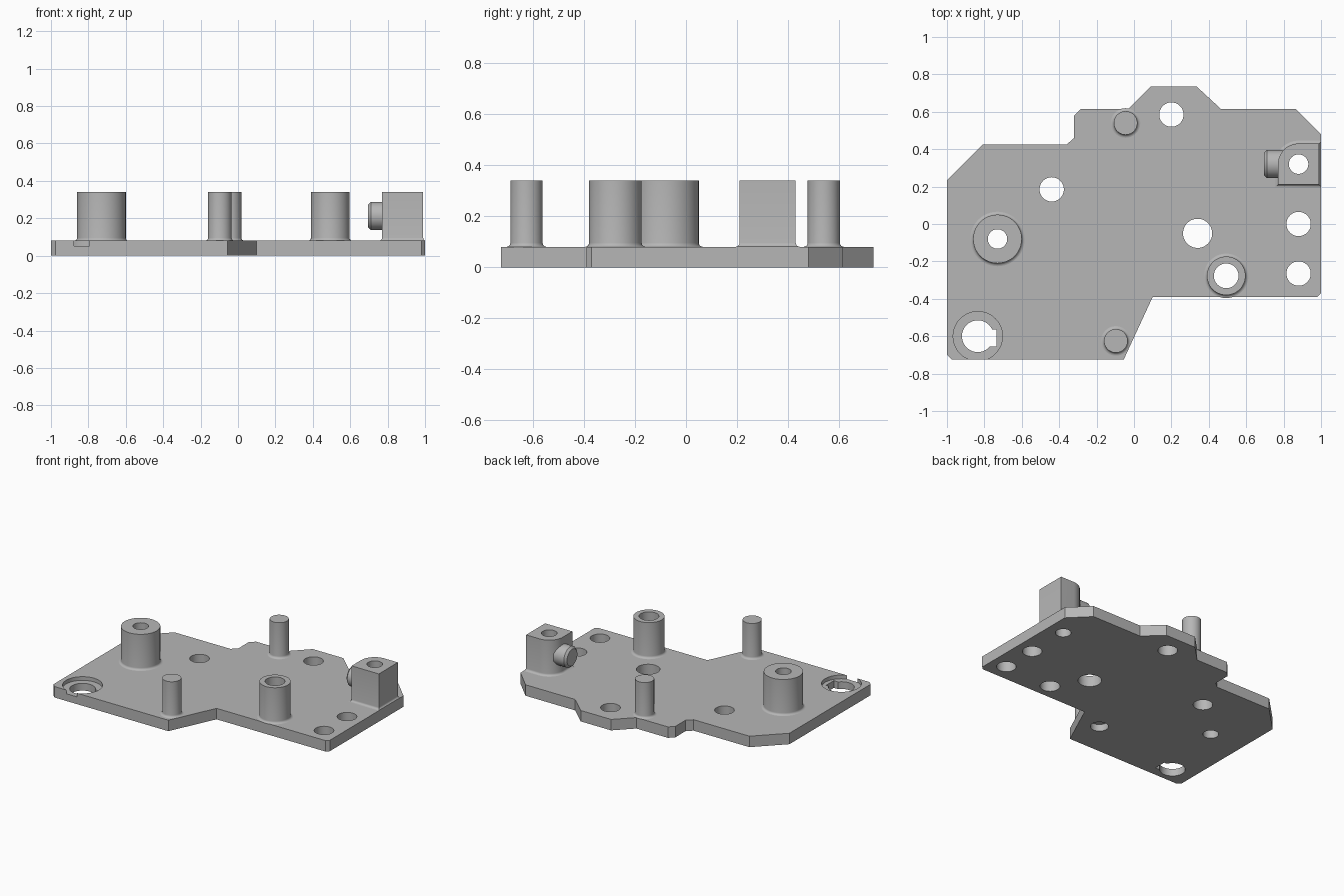
import bpy, bmesh, math
from mathutils import Matrix, Vector

cube = bpy.data.objects.get("Cube")
if cube:
    bpy.data.objects.remove(cube, do_unlink=True)

GREY = (0.47, 0.47, 0.47, 1)
mat = bpy.data.materials.new("plain grey")
mat.use_nodes = True
mat.diffuse_color = GREY
mat.node_tree.nodes["Principled BSDF"].inputs["Base Color"].default_value = GREY

BASE, TOP = 0.08, 0.34


def loft(name, rings):
    """Solid through a stack of equally long point rings."""
    bm = bmesh.new()
    loops = [[bm.verts.new(p) for p in ring] for ring in rings]
    n = len(loops[0])
    for low, high in zip(loops, loops[1:]):
        for i in range(n):
            j = (i + 1) % n
            bm.faces.new((low[i], low[j], high[j], high[i]))
    bm.faces.new(loops[0][::-1])
    bm.faces.new(loops[-1])
    bmesh.ops.recalc_face_normals(bm, faces=bm.faces)
    mesh = bpy.data.meshes.new(name)
    bm.to_mesh(mesh)
    bm.free()
    mesh.materials.append(mat)
    obj = bpy.data.objects.new(name, mesh)
    bpy.context.collection.objects.link(obj)
    return obj


def circle(x, y, z, r, n=48):
    return [(x + r * math.cos(math.tau * i / n), y + r * math.sin(math.tau * i / n), z)
            for i in range(n)]


def cylinder(name, x, y, r, z0, z1):
    return loft(name, [circle(x, y, z0, r), circle(x, y, z1, r)])


def cut(obj, cutter):
    cutter.hide_render = True
    mod = obj.modifiers.new("cut", "BOOLEAN")
    mod.operation, mod.solver, mod.object = "DIFFERENCE", "EXACT", cutter
    bpy.context.view_layer.objects.active = obj
    bpy.ops.object.modifier_apply(modifier=mod.name)
    bpy.data.objects.remove(cutter, do_unlink=True)


def drill(obj, x, y, r, z0=-0.1, z1=0.5):
    cut(obj, cylinder("drill", x, y, r, z0, z1))


def fillet_steps(size=0.016, steps=4):
    """Outward offset and height along a concave foot fillet."""
    for i in range(steps + 1):
        a = math.pi / 2 * i / steps
        yield size * (1 - math.sin(a)), BASE + size * (1 - math.cos(a))


def post(name, x, y, r):
    rings = [circle(x, y, z, r + d) for d, z in fillet_steps()]
    return loft(name, rings + [circle(x, y, TOP, r)])


# Base plate
outline = [(-1, .235), (-.81, .425), (-.36, .425), (-.32, .46), (-.32, .58), (-.285, .615),
           (-.03, .615), (.09, .735), (.335, .735), (.465, .615), (.865, .615), (1, .48),
           (1, -.37), (.98, -.39), (.1, -.39), (-.055, -.725), (-.975, -.725), (-1, -.7)]
plate = loft("base_plate", [[(x, y, z) for x, y in outline] for z in (0, BASE)])
parts = [plate]

# Plain holes in the plate
for x, y, r in [(.2, .585, .065), (-.44, .185, .065), (.34, -.05, .078),
                (.88, 0, .065), (.88, -.265, .065)]:
    drill(plate, x, y, r)

# Blind pocket underneath
drill(plate, -.1, -.475, .06, -.1, .05)

# Keyed hole with its shallow counterbore
drill(plate, -.835, -.6, .132, .053, .2)
drill(plate, -.835, -.6, .085)
cut(plate, loft("key_slot", [[(x, y, z) for x, y in
    [(-.83, -.655), (-.735, -.655), (-.735, -.565), (-.83, -.565)]] for z in (-.1, .2)]))

# Hollow bosses
for name, x, y, r, bore in [("large_boss", -.73, -.08, .13, .052),
                            ("small_boss", .493, -.277, .103, .066)]:
    boss = post(name, x, y, r)
    for obj in (boss, plate):
        drill(obj, x, y, bore)
    parts.append(boss)

# Solid pins
parts.append(post("rear_pin", -.045, .54, .063))
parts.append(post("front_pin", -.097, -.625, .063))


# Block with one rounded corner
def block_ring(d, z):
    x0, x1, y0, y1, r = .77 - d, min(.99 + d, 1), .21 - d, .43 + d, .11 + d
    pts = [(x0, y0, z), (x1, y0, z), (x1, y1, z)]
    for i in range(13):
        a = math.pi / 2 * (1 + i / 12)
        pts.append((x0 + r + r * math.cos(a), y1 - r + r * math.sin(a), z))
    return pts


block = loft("corner_block", [block_ring(d, z) for d, z in fillet_steps()] + [block_ring(0, TOP)])
for obj in (block, plate):
    drill(obj, .88, .32, .052)
parts.append(block)

# Side knob with a chamfered end, lying along x
knob = loft("side_knob", [circle(0, 0, z, r) for z, r in [(0, .075), (.085, .075), (.1, .06)]])
knob.data.transform(Matrix.Translation(Vector((.795, .32, .212))) @ Matrix.Rotation(-math.pi / 2, 4, "Y"))
parts.append(knob)

# Smooth round walls, keep edges crisp
bpy.ops.object.select_all(action="DESELECT")
for obj in parts:
    obj.select_set(True)
bpy.context.view_layer.objects.active = plate
bpy.ops.object.shade_smooth_by_angle(angle=math.radians(30))
